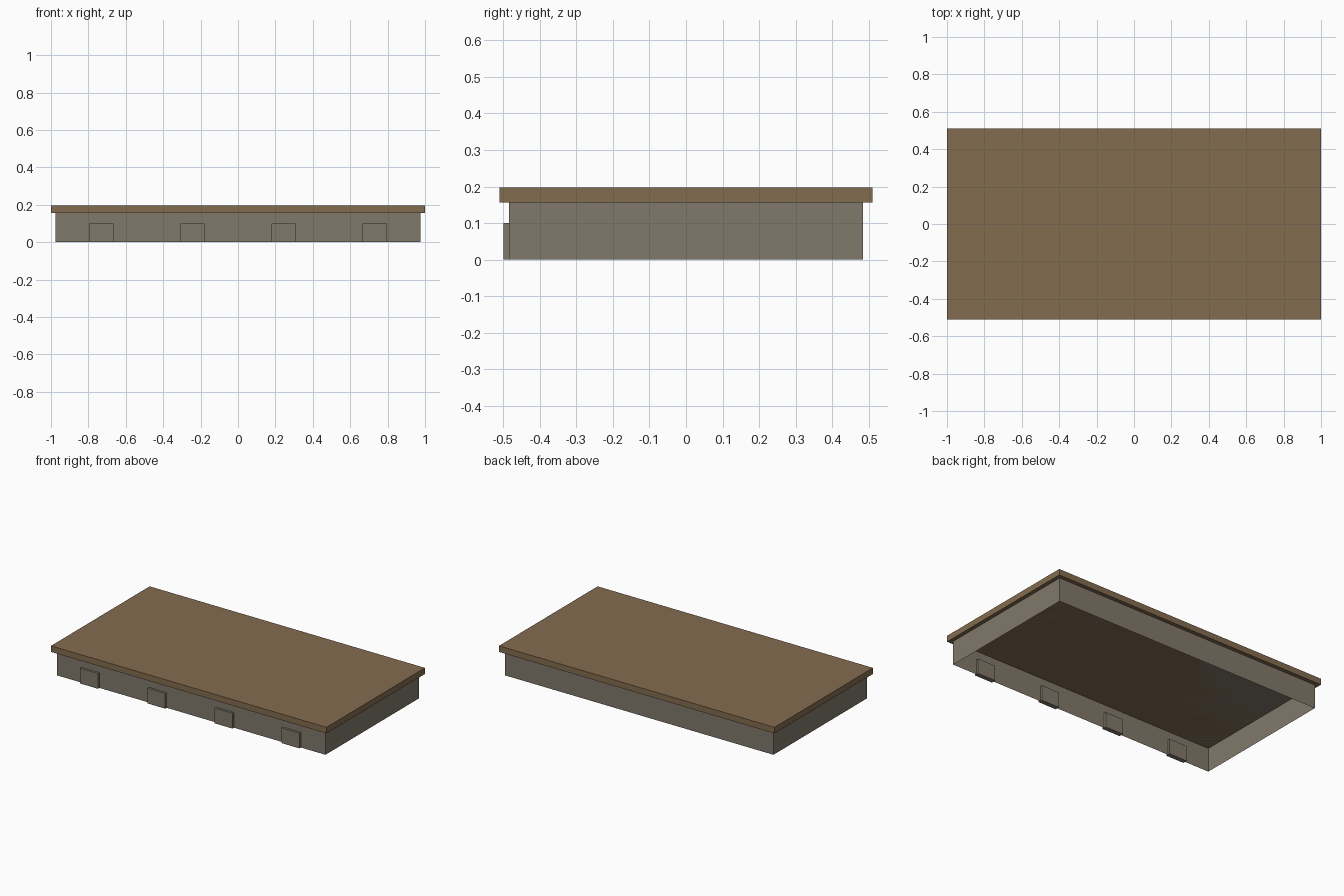
import bpy
import bmesh

if "Cube" in bpy.data.objects:
    bpy.data.objects.remove(bpy.data.objects["Cube"], do_unlink=True)


def make_material(name, colour):
    mat = bpy.data.materials.new(name)
    mat.use_nodes = True
    mat.diffuse_color = (*colour, 1)
    bsdf = mat.node_tree.nodes["Principled BSDF"]
    bsdf.inputs["Base Color"].default_value = (*colour, 1)
    bsdf.inputs["Roughness"].default_value = 0.9
    return mat


def make_box(name, low, high, mat, open_bottom=False):
    """Box between two corners, optionally without its bottom face."""
    bm = bmesh.new()
    bmesh.ops.create_cube(bm, size=1)
    for v in bm.verts:
        for i in range(3):
            v.co[i] = low[i] if v.co[i] < 0 else high[i]
    if open_bottom:
        bottom = [f for f in bm.faces if f.normal.z < -0.5]
        bmesh.ops.delete(bm, geom=bottom, context="FACES_ONLY")
    mesh = bpy.data.meshes.new(name)
    bm.to_mesh(mesh)
    bm.free()
    mesh.materials.append(mat)
    obj = bpy.data.objects.new(name, mesh)
    bpy.context.collection.objects.link(obj)
    return obj


stone = make_material("grey stone", (0.22, 0.19, 0.147))
wood = make_material("brown wood", (0.23, 0.15, 0.078))

half_x, half_y, wall_top = 0.975, 0.485, 0.157

# Hollow foundation walls, open underneath
make_box("foundation", (-half_x, -half_y, 0), (half_x, half_y, wall_top), stone, open_bottom=True)

# Overhanging floor slab
make_box("floor_slab", (-1, -0.511, wall_top), (1, 0.511, 0.197), wood)

# Evenly spaced blocks set through the front wall
count = 4
spacing = 2 * half_x / count
for i in range(count):
    x = -half_x + spacing * (i + 0.5)
    make_box(f"front_block_{i + 1}", (x - 0.065, -half_y - 0.015, 0),
             (x + 0.065, -half_y + 0.015, 0.1), stone)
